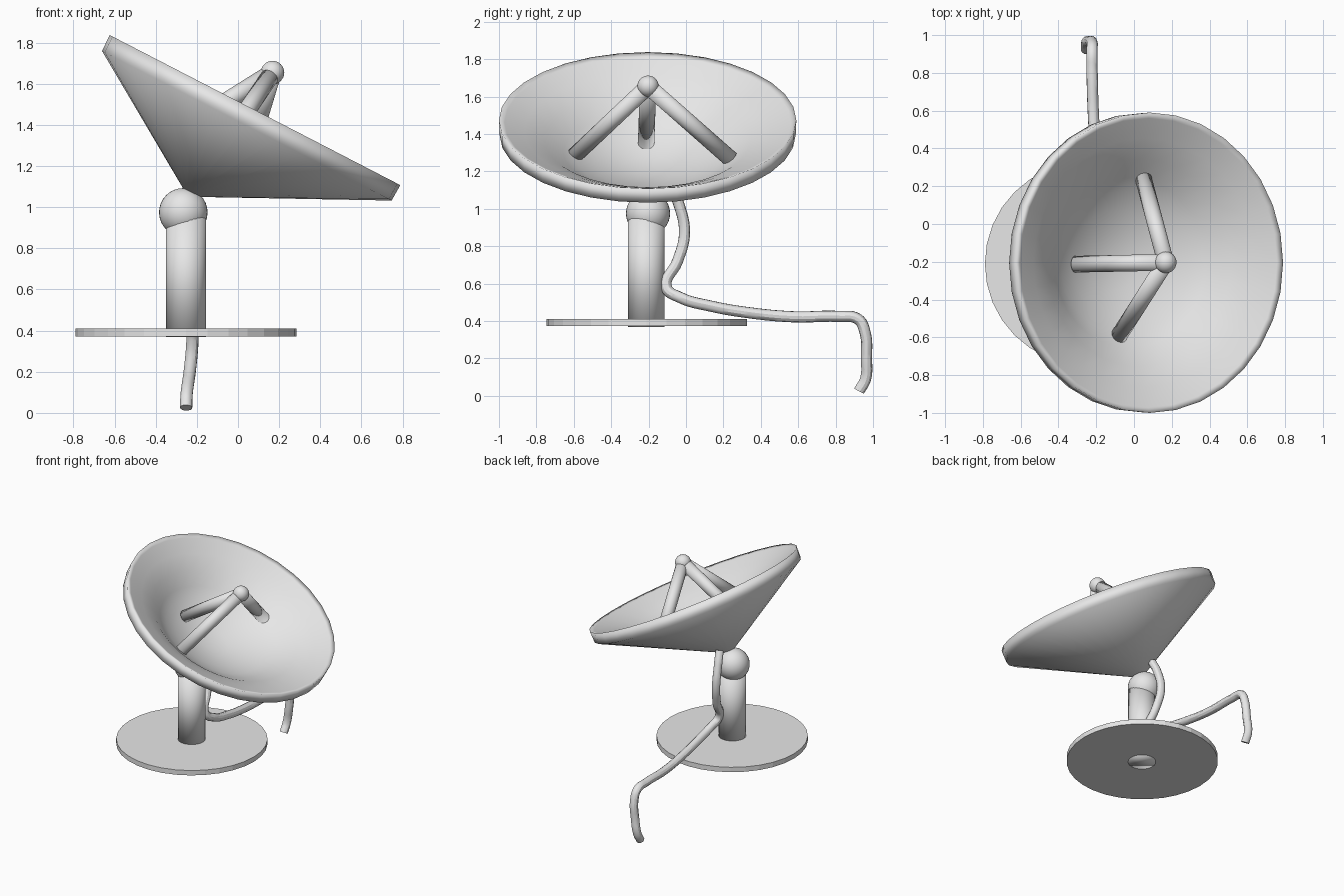
import bpy, bmesh, math
from mathutils import Vector

if "Cube" in bpy.data.objects:
    bpy.data.objects.remove(bpy.data.objects["Cube"])

grey = bpy.data.materials.new("light_grey")
grey.diffuse_color = (0.8, 0.8, 0.8, 1)
grey.use_nodes = True
grey.node_tree.nodes["Principled BSDF"].inputs["Base Color"].default_value = grey.diffuse_color


def finish(obj, name, smooth=True):
    obj.name = name
    obj.data.name = name
    obj.data.materials.clear()
    obj.data.materials.append(grey)
    for p in obj.data.polygons:
        p.use_smooth = smooth
    return obj


def rod(name, a, b, radius, sides=32, smooth=True):
    a, b = Vector(a), Vector(b)
    d = b - a
    bpy.ops.mesh.primitive_cylinder_add(vertices=sides, radius=radius, depth=d.length,
                                        location=(a + b) / 2)
    obj = bpy.context.object
    obj.rotation_euler = d.to_track_quat('Z', 'Y').to_euler()
    return finish(obj, name, smooth)


def ball(name, loc, radius):
    bpy.ops.mesh.primitive_uv_sphere_add(segments=32, ring_count=16, radius=radius, location=loc)
    return finish(bpy.context.object, name)


# Base plate, post and pivot ball
rod("base_plate", (-0.2525, -0.21, 0.372), (-0.2525, -0.21, 0.41), 0.537, smooth=False)
rod("post", (-0.2525, -0.213, 0.368), (-0.2525, -0.213, 0.95), 0.098)
ball("pivot_ball", (-0.266, -0.203, 0.975), 0.118)

# Tilted dish: lofted rings of (radius, height along axis, sideways shift of ring centre)
RIM = Vector((0.0825, -0.205, 1.4725))
U = Vector((0.889, 0, -0.459))
V = Vector((0, 1, 0))
N = Vector((0.459, 0, 0.889))
rings = [(0.048, -0.497, -0.09), (0.792, -0.086, 0), (0.795, 0, 0), (0.765, -0.013, 0),
         (0.66, -0.062, 0), (0.55, -0.118, 0), (0.45, -0.197, -0.015), (0.38, -0.24, -0.025),
         (0.28, -0.285, -0.04), (0.15, -0.325, -0.05), (0.05, -0.338, -0.05)]
SIDES = 32
bm = bmesh.new()
loops = []
for r, h, shift in rings:
    loop = []
    for i in range(SIDES):
        t = math.tau * i / SIDES
        loop.append(bm.verts.new(RIM + U * (shift + r * math.cos(t)) + V * r * math.sin(t) + N * h))
    loops.append(loop)
for lo, hi in zip(loops, loops[1:]):
    for i in range(SIDES):
        j = (i + 1) % SIDES
        bm.faces.new((lo[i], lo[j], hi[j], hi[i]))
bm.faces.new(loops[0])
bm.faces.new(loops[-1])
bmesh.ops.recalc_face_normals(bm, faces=bm.faces)
mesh = bpy.data.meshes.new("dish")
bm.to_mesh(mesh)
bm.free()
dish = bpy.data.objects.new("dish", mesh)
bpy.context.collection.objects.link(dish)
finish(dish, "dish")

# Receiver held on three arms
HUB = (0.168, -0.203, 1.655)
ball("receiver", HUB, 0.057)
for k, foot in enumerate([(0.05, 0.24, 1.265), (-0.085, -0.6, 1.28), (-0.31, -0.213, 1.355)]):
    rod("receiver_arm_%d" % (k + 1), HUB, foot, 0.044)

# Cable from the dish, past the post, over the base edge and down
path = [(-0.235, -0.08, 1.12), (-0.25, -0.04, 1.03), (-0.255, -0.008, 0.87),
        (-0.235, -0.045, 0.72), (-0.21, -0.105, 0.58), (-0.19, -0.03, 0.525),
        (-0.19, 0.13, 0.48), (-0.2, 0.33, 0.445), (-0.215, 0.58, 0.422), (-0.222, 0.82, 0.424),
        (-0.222, 0.92, 0.41), (-0.222, 0.957, 0.34), (-0.235, 0.965, 0.2),
        (-0.25, 0.96, 0.09), (-0.252, 0.925, 0.025)]
curve = bpy.data.curves.new("cable", 'CURVE')
curve.dimensions = '3D'
curve.bevel_depth = 0.03
curve.bevel_resolution = 4
curve.use_fill_caps = True
curve.resolution_u = 6
spline = curve.splines.new('BEZIER')
spline.bezier_points.add(len(path) - 1)
for bp, co in zip(spline.bezier_points, path):
    bp.co = co
    bp.handle_left_type = bp.handle_right_type = 'AUTO'
cable = bpy.data.objects.new("cable", curve)
bpy.context.collection.objects.link(cable)
bpy.ops.object.select_all(action='DESELECT')
cable.select_set(True)
bpy.context.view_layer.objects.active = cable
bpy.ops.object.convert(target='MESH')
finish(bpy.context.object, "cable")
bpy.ops.object.shade_smooth_by_angle()
